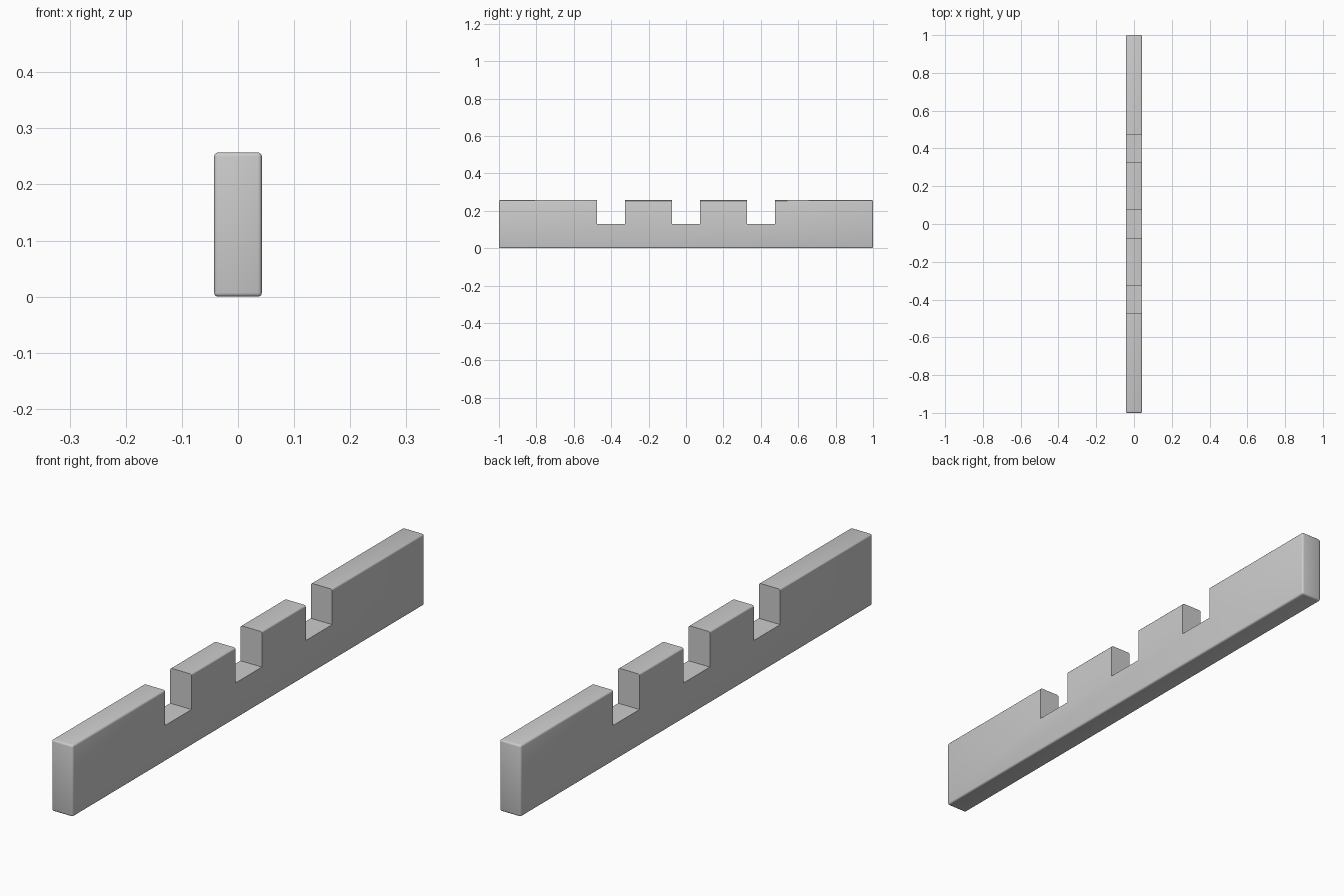
import bpy

if "Cube" in bpy.data.objects:
    bpy.data.objects.remove(bpy.data.objects["Cube"])

W, L, H = 0.085, 2.0, 0.257          # plank thickness, length, height
NOTCH_W, NOTCH_Z = 0.15, 0.13        # slot width and floor height


def box(name, size, loc):
    bpy.ops.mesh.primitive_cube_add(size=1, location=loc)
    ob = bpy.context.object
    ob.name = name
    ob.scale = size
    bpy.ops.object.transform_apply(location=False, rotation=False, scale=True)
    return ob


# plank with softly rounded outer edges
plank = box("notched_plank", (W, L, H), (0, 0, H / 2))
bevel = plank.modifiers.new("rounded_edges", 'BEVEL')
bevel.width = 0.007
bevel.segments = 3

# three evenly spaced slots cut down from the top edge
cutters = []
for y in (-0.4, 0.0, 0.4):
    c = box("slot_cutter", (W * 3, NOTCH_W, 0.3), (0, y, NOTCH_Z + 0.15))
    c.hide_render = True
    cut = plank.modifiers.new("slot", 'BOOLEAN')
    cut.operation = 'DIFFERENCE'
    cut.solver = 'EXACT'
    cut.object = c
    cutters.append(c)

# apply the modifiers and clear the cutters
bpy.ops.object.select_all(action='DESELECT')
plank.select_set(True)
bpy.context.view_layer.objects.active = plank
for m in list(plank.modifiers):
    bpy.ops.object.modifier_apply(modifier=m.name)
for c in cutters:
    bpy.data.objects.remove(c, do_unlink=True)

bpy.ops.object.shade_smooth_by_angle()
